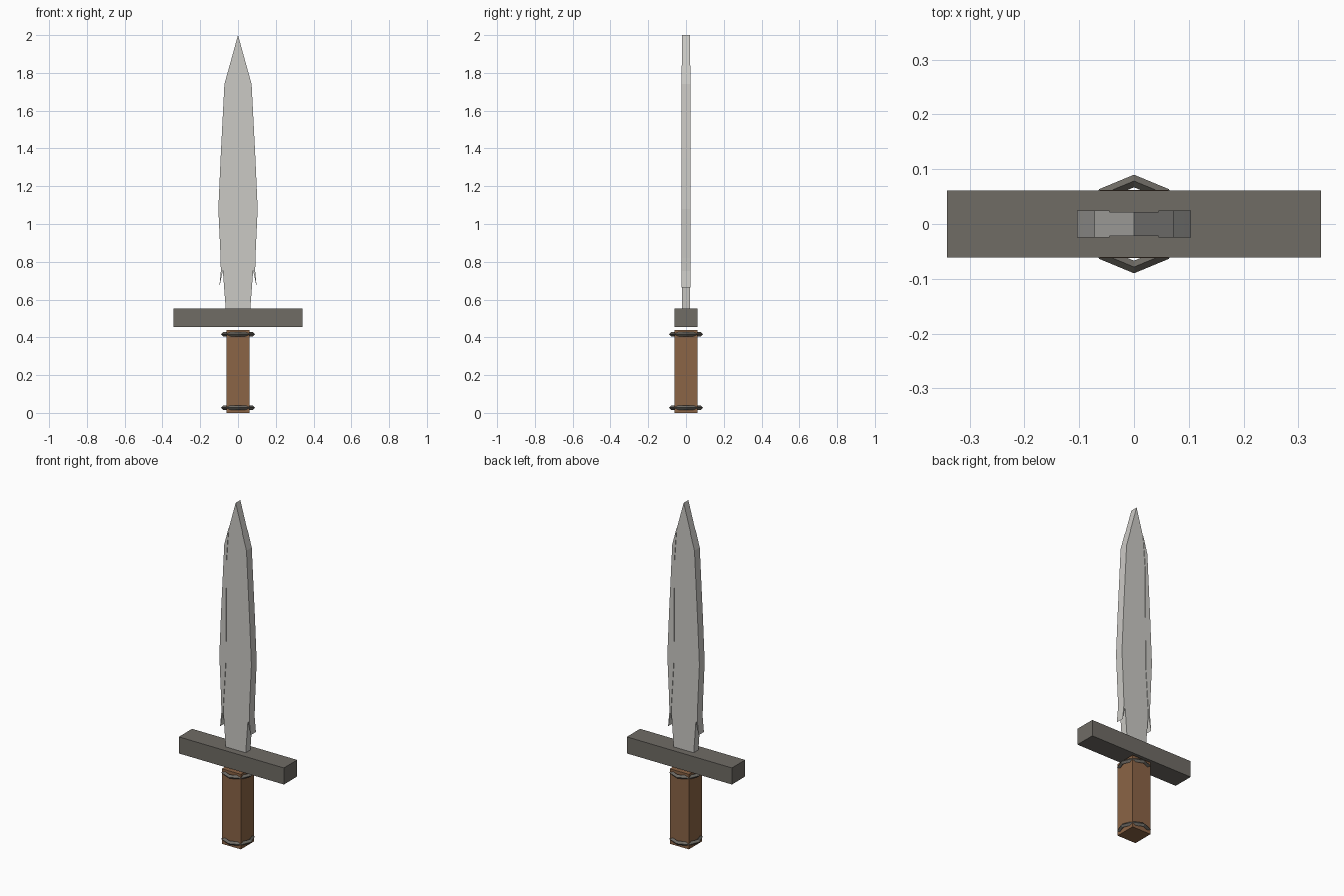
import bpy, bmesh

if "Cube" in bpy.data.objects:
    bpy.data.objects.remove(bpy.data.objects["Cube"])


def material(name, rgb):
    m = bpy.data.materials.new(name)
    m.diffuse_color = (*rgb, 1.0)
    m.use_nodes = True
    m.node_tree.nodes["Principled BSDF"].inputs["Base Color"].default_value = m.diffuse_color
    return m


steel = material("pale steel", (0.60, 0.59, 0.56))
iron = material("dark iron", (0.160, 0.150, 0.131))
wood = material("brown wood", (0.258, 0.128, 0.061))


def finish(obj, name, mat):
    obj.name = name
    obj.data.materials.append(mat)
    return obj


def box(name, size, z0, z1, mat):
    bpy.ops.mesh.primitive_cube_add(size=1, location=(0, 0, (z0 + z1) / 2))
    obj = bpy.context.object
    obj.scale = (size[0], size[1], z1 - z0)
    return finish(obj, name, mat)


def plate(name, outline, half, mat):
    """Outline in x and z, extruded to both sides of y = 0."""
    bm = bmesh.new()
    face = bm.faces.new([bm.verts.new((x, -half, z)) for x, z in outline])
    out = bmesh.ops.extrude_face_region(bm, geom=[face])
    moved = [v for v in out["geom"] if isinstance(v, bmesh.types.BMVert)]
    bmesh.ops.translate(bm, verts=moved, vec=(0, 2 * half, 0))
    bmesh.ops.recalc_face_normals(bm, faces=bm.faces)
    mesh = bpy.data.meshes.new(name)
    bm.to_mesh(mesh)
    bm.free()
    obj = bpy.data.objects.new(name, mesh)
    bpy.context.collection.objects.link(obj)
    return finish(obj, name, mat)


# Square grip and crossguard, with a small gap between them
box("grip", (0.124, 0.124), 0.0, 0.44, wood)
box("crossguard", (0.682, 0.123), 0.455, 0.552, iron)

# Eight-sided rings around the grip
for name, z in (("lower_ring", 0.028), ("upper_ring", 0.417)):
    bpy.ops.mesh.primitive_torus_add(major_segments=8, minor_segments=4,
                                     major_radius=0.0785, minor_radius=0.0115,
                                     location=(0, 0, z))
    finish(bpy.context.object, name, iron)

# Blade core, running from the guard to the point
half_core = [(0.065, 0.55), (0.08, 0.75), (0.082, 1.08),
             (0.062, 1.74), (0.0443, 1.84)]
core = half_core + [(0, 2.0)] + [(-x, z) for x, z in reversed(half_core)]
plate("blade_core", core, 0.0215, steel)

# Slightly thicker cutting edges, each ending in a barb above the guard
edge = [(0.0443, 1.84), (0.072, 1.74), (0.092, 1.35), (0.104, 1.08),
        (0.092, 0.82), (0.091, 0.75), (0.099, 0.665), (0.081, 0.75),
        (0.062, 1.05), (0.058, 1.65)]
for name, side in (("left_edge", -1), ("right_edge", 1)):
    plate(name, [(side * x, z) for x, z in edge], 0.0245, steel)
